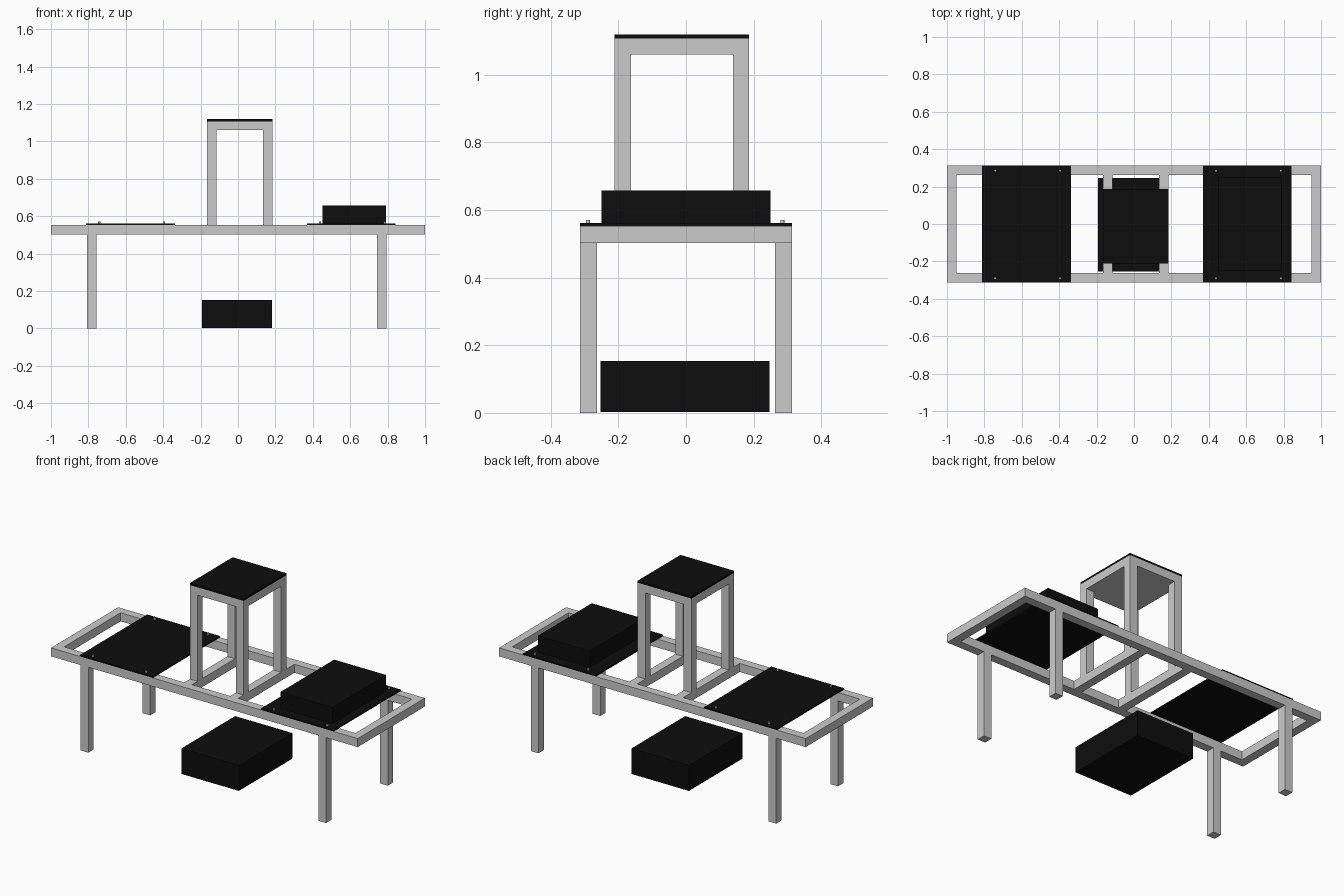
import bpy

if "Cube" in bpy.data.objects:
    bpy.data.objects.remove(bpy.data.objects["Cube"])

black = bpy.data.materials.new("black")
black.diffuse_color = (0.004, 0.004, 0.004, 1)
black.use_nodes = True
black.node_tree.nodes["Principled BSDF"].inputs["Base Color"].default_value = black.diffuse_color


def box(name, x, y, z, mat=None):
    """Axis-aligned box from (min, max) ranges."""
    centre = [(r[0] + r[1]) / 2 for r in (x, y, z)]
    bpy.ops.mesh.primitive_cube_add(size=1, location=centre)
    ob = bpy.context.object
    ob.name = name
    ob.scale = [r[1] - r[0] for r in (x, y, z)]
    bpy.ops.object.transform_apply(location=False, rotation=False, scale=True)
    if mat:
        ob.data.materials.append(mat)
    return ob


T = 0.05               # square tube width
W = 0.313              # half depth of the bench
RAIL_Z = (0.503, 0.553)
POST_X = (-0.166, 0.134)

# bench frame: long rails, end rails and the cross bars below the tower
for s, side in ((-1, "front"), (1, "back")):
    ys = sorted((s * W, s * (W - T)))
    box(side + "_rail", (-1, 1), ys, RAIL_Z)
    for x, end in ((-0.807, "left"), (0.743, "right")):
        box(f"{side}_{end}_leg", (x, x + T), ys, (0, RAIL_Z[0]))
for x, name in ((-1, "left_end_rail"), (1 - T, "right_end_rail"),
                (POST_X[0], "left_cross_bar"), (POST_X[1], "right_cross_bar")):
    box(name, (x, x + T), (-W + T, W - T), RAIL_Z)

# tower: four posts, solid head and black top plate
for x in POST_X:
    for y in (-0.211, 0.139):
        box("tower_post", (x, x + T), (y, y + T - 0.002), (RAIL_Z[1], 1.06))
box("tower_head", (-0.166, 0.184), (-0.211, 0.187), (1.06, 1.107))
box("tower_top_plate", (-0.166, 0.184), (-0.211, 0.187), (1.107, 1.119), black)

# seat plates, each held by four small bolts
for x, side in ((-0.812, "left"), (0.368, "right")):
    box(side + "_plate", (x, x + 0.475), (-W, W), (0.553, 0.561), black)
    for bx in (x + 0.07, x + 0.417):
        for by in (-0.29, 0.285):
            bpy.ops.mesh.primitive_cylinder_add(
                vertices=16, radius=0.006, depth=0.018, location=(bx, by, 0.562))
            bpy.context.object.name = side + "_bolt"
            bpy.ops.object.shade_smooth_by_angle()

# upper box on the right plate, larger box on the floor
box("upper_box", (0.452, 0.79), (-0.25, 0.25), (0.561, 0.657), black)
box("floor_box", (-0.192, 0.183), (-0.253, 0.247), (0.003, 0.153), black)
